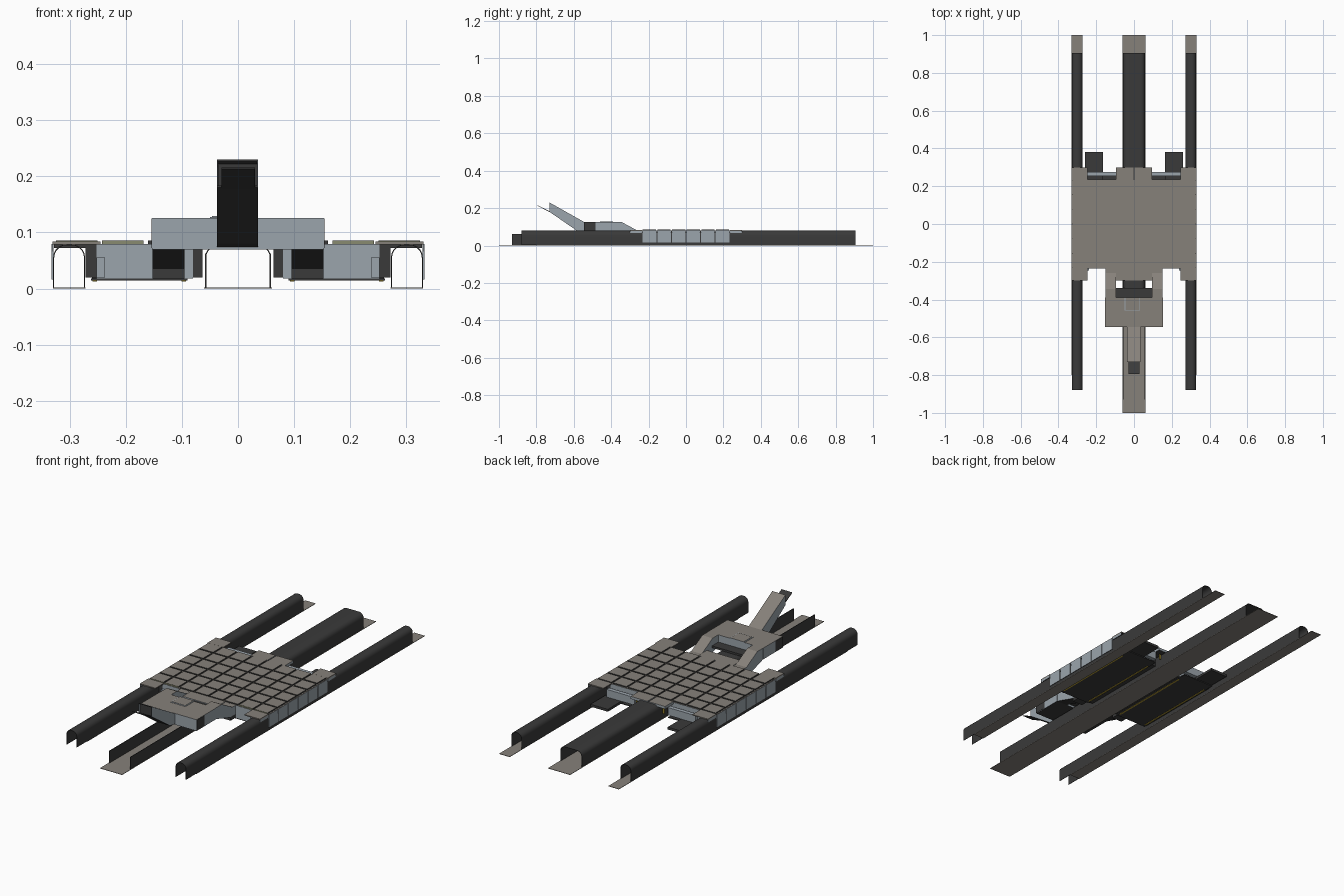
import bpy, bmesh, math

if "Cube" in bpy.data.objects:
    bpy.data.objects.remove(bpy.data.objects["Cube"])


def material(name, rgb):
    m = bpy.data.materials.new(name)
    m.diffuse_color = (*rgb, 1)
    m.use_nodes = True
    m.node_tree.nodes["Principled BSDF"].inputs["Base Color"].default_value = m.diffuse_color
    return m


TAUPE = material("warm_grey", (0.24, 0.22, 0.195))
BLUE = material("blue_grey", (0.33, 0.375, 0.415))
DARK = material("charcoal", (0.042, 0.042, 0.042))
YELLOW = material("yellow", (0.50, 0.36, 0.04))
OLIVE = material("pale_olive", (0.25, 0.26, 0.16))


def prism(name, pts, axis, a, b, top, side=None, under=None, smooth=False):
    """Extrude a profile: (y,z) along x, or (x,z) along y. Colour by direction."""
    bm = bmesh.new()
    rings = []
    for d in (a, b):
        rings.append([bm.verts.new((d, u, v) if axis == 'x' else (u, d, v)) for u, v in pts])
    n = len(pts)
    bm.faces.new(rings[0])
    bm.faces.new(rings[1][::-1])
    for i in range(n):
        j = (i + 1) % n
        bm.faces.new((rings[0][i], rings[0][j], rings[1][j], rings[1][i]))
    bmesh.ops.recalc_face_normals(bm, faces=bm.faces)
    bm.normal_update()
    for f in bm.faces:
        f.material_index = 0 if f.normal.z > 0.3 else 2 if f.normal.z < -0.3 else 1
    me = bpy.data.meshes.new(name)
    bm.to_mesh(me)
    bm.free()
    side = side or top
    for m in (top, side, under or side):
        me.materials.append(m)
    ob = bpy.data.objects.new(name, me)
    bpy.context.collection.objects.link(ob)
    if smooth:
        bpy.ops.object.select_all(action='DESELECT')
        ob.select_set(True)
        bpy.context.view_layer.objects.active = ob
        bpy.ops.object.shade_smooth_by_angle(angle=math.radians(35))
    return ob


def box(name, x0, x1, y0, y1, z0, z1, *mats):
    x0, x1 = sorted((x0, x1))
    return prism(name, [(x0, z0), (x1, z0), (x1, z1), (x0, z1)], 'y', y0, y1, *mats)


def arch(cx, half, z0, top, r, t):
    """Closed profile of a thin arch with rounded shoulders."""
    def line(h, zt, rr):
        p = [(cx + h, z0)]
        for k in range(6):
            a = math.radians(18 * k)
            p.append((cx + h - rr + rr * math.cos(a), zt - rr + rr * math.sin(a)))
        return p + [(2 * cx - x, z) for x, z in reversed(p)]
    return line(half, top, r) + line(half - t, top - t, r - t)[::-1]


# Centre rail: cover, floor plate, low front walls
prism("centre_rail_cover", arch(0, 0.059, 0.002, 0.079, 0.025, 0.002), 'y', -0.39, 0.905,
      DARK, smooth=True)
box("centre_floor_plate", -0.061, 0.061, -1.0, 1.0, 0, 0.002, TAUPE)
for s in (-1, 1):
    box("centre_front_wall", s * 0.056, s * 0.059, -0.93, -0.39, 0.002, 0.062, DARK)

# Outer rails with end plates
for s in (-1, 1):
    prism("side_rail", arch(s * 0.301, 0.0285, 0.002, 0.079, 0.024, 0.002), 'y', -0.88, 0.905,
          DARK, smooth=True)
    box("side_rail_plate", s * 0.272, s * 0.33, -0.80, 1.0, 0, 0.002, TAUPE)

# Carriage deck, frames and underside strips
box("deck", -0.328, 0.328, -0.234, 0.234, 0.072, 0.0797, TAUPE, DARK)
for s in (-1, 1):
    def sbox(name, x0, x1, *rest):
        return box(name, s * x0, s * x1, *rest)
    sbox("body_frame", 0.08, 0.252, -0.235, 0.235, 0.018, 0.0795, TAUPE, BLUE, DARK)
    sbox("inner_frame_edge", 0.063, 0.08, -0.235, 0.235, 0.02, 0.07, DARK)
    sbox("outer_frame_edge", 0.252, 0.272, -0.235, 0.235, 0.02, 0.078, DARK)
    sbox("underside_plate", 0.09, 0.262, -0.235, 0.27, 0.014, 0.018, DARK)
    for x in (0.093, 0.251):
        sbox("underside_stripe", x, x + 0.008, -0.22, 0.22, 0.0125, 0.0145, YELLOW)
    sbox("front_bracket", 0.237, 0.252, -0.245, -0.235, 0.02, 0.055, BLUE)

    # Rear beam, foot and marker
    sbox("rear_beam", 0.092, 0.245, 0.255, 0.275, 0.03, 0.068, BLUE)
    sbox("rear_foot", 0.165, 0.26, 0.235, 0.38, 0.018, 0.03, DARK)
    sbox("rear_marker", 0.068, 0.078, 0.278, 0.283, 0.035, 0.06, YELLOW)

    # Deck fingers reaching past both ends
    for e in (-1, 1):
        y0, y1 = sorted((e * 0.234, e * 0.30))
        sbox("corner_finger", 0.245, 0.331, y0, y1, 0.0785, 0.0835, TAUPE, TAUPE, DARK)
        sbox("corner_skirt", 0.3297, 0.331, y0, y1, 0.066, 0.0785, BLUE)
        sbox("centre_finger", 0.003 if e > 0 else 0.0, 0.095, y0, y1, 0.07, 0.083,
             TAUPE, BLUE, DARK)

    # Side panels
    for j in range(6):
        y = (j - 2.5) * 0.078
        sbox("side_panel", 0.3285, 0.332, y - 0.0365, y + 0.0365, 0.016, 0.079, TAUPE, BLUE, DARK)

    # Pale edging on the outer front tiles
    for x in (0.205, 0.287):
        sbox("tile_edging", x - 0.037, x + 0.037, -0.2315, -0.2295, 0.0797, 0.085, OLIVE)

# Deck tiles, 8 by 6
for i in range(8):
    for j in range(6):
        x, y = (i - 3.5) * 0.082, (j - 2.5) * 0.078
        box("deck_tile", x - 0.037, x + 0.037, y - 0.035, y + 0.035, 0.0795, 0.0855, TAUPE, DARK)

# Head block with lid and lower bar
box("head_block", -0.153, 0.153, -0.545, -0.39, 0.07, 0.126, TAUPE, BLUE, DARK)
box("head_lid_rim", -0.05, 0.032, -0.459, -0.389, 0.126, 0.1275, BLUE)
box("head_lid", -0.046, 0.028, -0.455, -0.389, 0.1275, 0.129, TAUPE, BLUE)
box("head_lower_bar", -0.1, 0.1, -0.39, -0.34, 0.08, 0.09, DARK)
for s in (-1, 1):
    # Dark cheek plates on the head and sloping arms to the carriage
    box("head_cheek", s * 0.1525, s * 0.1545, -0.545, -0.485, 0.072, 0.125, DARK)
    a, b = sorted((s * 0.095, s * 0.152))
    prism("head_arm", [(-0.39, 0.126), (-0.345, 0.126), (-0.26, 0.08), (-0.235, 0.08),
                       (-0.235, 0.036), (-0.28, 0.036), (-0.39, 0.07)], 'x', a, b,
          TAUPE, BLUE, DARK)
    box("arm_foot", a, b, -0.275, -0.235, 0.018, 0.0365, DARK)

# Raised hollow neck: top, bottom and two sides, with a dark lip
prism("neck_top", [(-0.545, 0.126), (-0.73, 0.23), (-0.73, 0.226), (-0.545, 0.122)], 'x',
      -0.037, 0.035, TAUPE, DARK)
prism("neck_bottom", [(-0.545, 0.074), (-0.585, 0.080), (-0.73, 0.180), (-0.73, 0.184),
                      (-0.545, 0.078)], 'x', -0.037, 0.035, DARK)
for x in (-0.0373, 0.0343):
    prism("neck_side", [(-0.545, 0.126), (-0.73, 0.23), (-0.73, 0.180), (-0.585, 0.080),
                        (-0.545, 0.074)], 'x', x, x + 0.001, TAUPE, BLUE, DARK)
box("neck_inner_wall", -0.036, 0.034, -0.722, -0.72, 0.178, 0.222, DARK)
prism("neck_lip", [(-0.72, 0.174), (-0.795, 0.213), (-0.795, 0.216), (-0.72, 0.178)], 'x',
      -0.029, 0.03, DARK)
